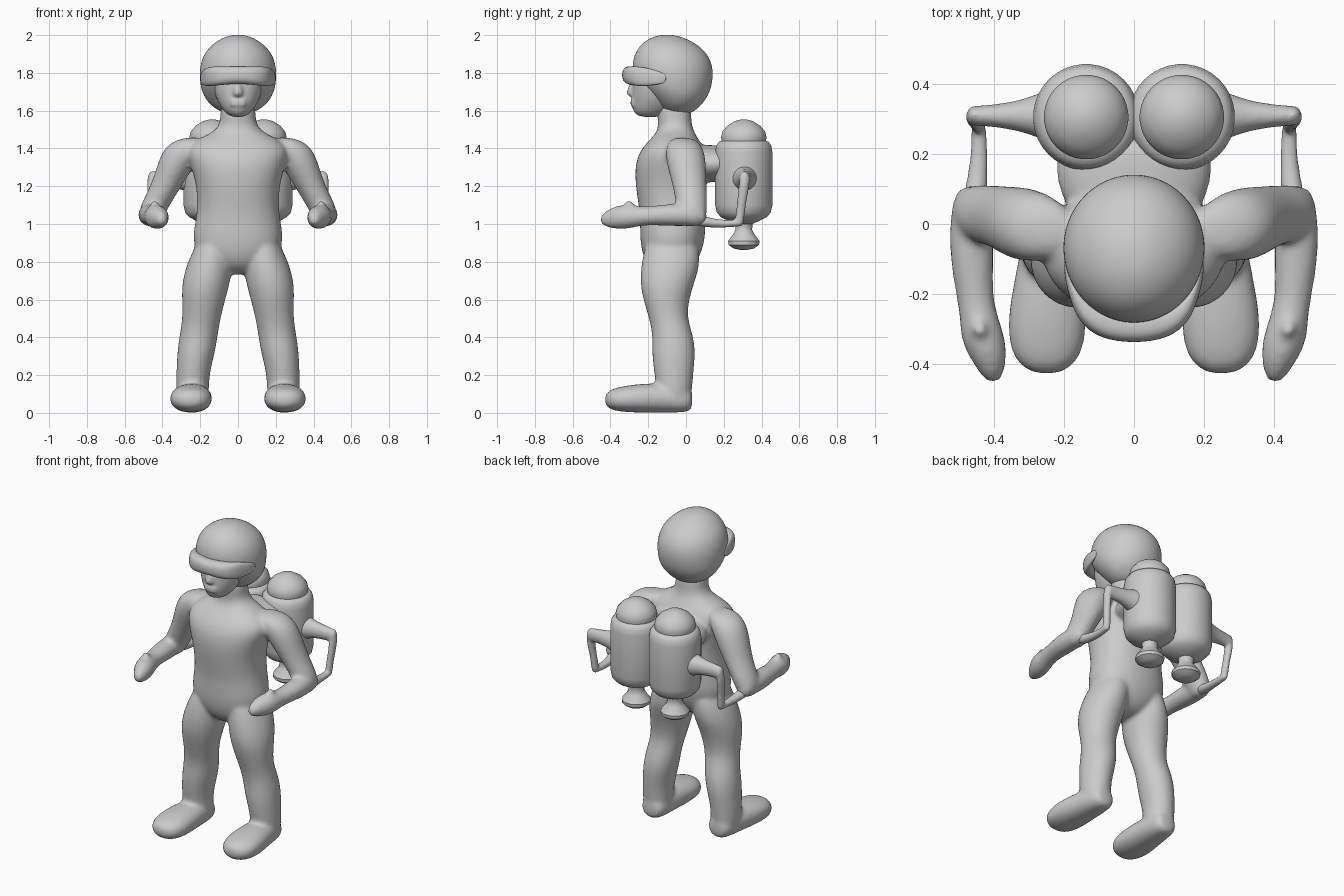
import bpy, bmesh, math

SIDES = (1, -1)


def loft(bm, rings, axis='z', n=16, s=1, power=1.0):
    """Closed tube through elliptical rings (x, y, z, a, b) lying square to an axis."""
    def curve(t):
        return math.copysign(abs(t) ** power, t)
    loops = []
    for x, y, z, a, b in rings:
        loop = []
        for i in range(n):
            t = 2 * math.pi * (i + 0.5) / n
            u, v = a * curve(math.cos(t)), b * curve(math.sin(t))
            du = {'z': (u, v, 0), 'y': (u, 0, v), 'x': (0, u, v)}[axis]
            loop.append(bm.verts.new((s * (x + du[0]), y + du[1], z + du[2])))
        loops.append(loop)
    for p, q in zip(loops, loops[1:]):
        for i in range(n):
            j = (i + 1) % n
            bm.faces.new((p[i], p[j], q[j], q[i]))
    bm.faces.new(loops[0][::-1])
    bm.faces.new(loops[-1])


def finish(name, bm, subsurf=2, voxel=0.0, angle=50):
    bmesh.ops.recalc_face_normals(bm, faces=bm.faces[:])
    me = bpy.data.meshes.new(name)
    bm.to_mesh(me)
    bm.free()
    ob = bpy.data.objects.new(name, me)
    bpy.context.collection.objects.link(ob)
    if subsurf:
        m = ob.modifiers.new("subsurf", 'SUBSURF')
        m.levels = m.render_levels = subsurf
        for p in me.polygons:
            p.use_smooth = True
    else:
        bpy.ops.object.select_all(action='DESELECT')
        ob.select_set(True)
        bpy.context.view_layer.objects.active = ob
        bpy.ops.object.shade_smooth_by_angle(angle=math.radians(angle))
    if voxel:
        m = ob.modifiers.new("blend", 'REMESH')
        m.mode = 'VOXEL'
        m.voxel_size = voxel
        m.use_smooth_shade = True
        m = ob.modifiers.new("soften", 'SMOOTH')
        m.factor = 0.5
        m.iterations = 8
    return ob


# body: torso, neck and pack mount blended with the limbs
body = bmesh.new()
loft(body, [(0, -.08, .73, .06, .06), (0, -.08, .78, .16, .13),
            (0, -.075, .86, .235, .165), (0, -.07, .95, .245, .178),
            (0, -.07, 1.05, .22, .175), (0, -.082, 1.2, .22, .19),
            (0, -.08, 1.32, .26, .195), (0, -.07, 1.4, .28, .17),
            (0, -.06, 1.455, .21, .125), (0, -.055, 1.495, .115, .095),
            (0, -.06, 1.55, .092, .088), (0, -.07, 1.66, .1, .1)], power=.9)
loft(body, [(0, .02, 1.32, .19, .1), (0, .1, 1.32, .22, .1),
            (0, .18, 1.32, .235, .1), (0, .26, 1.32, .2, .09)], 'y')
for s in SIDES:
    # leg
    loft(body, [(.13, -.075, .92, .08, .13), (.135, -.075, .86, .105, .15),
                (.155, -.085, .76, .13, .16), (.177, -.107, .65, .127, .138),
                (.19, -.1, .52, .103, .103), (.207, -.07, .42, .103, .108),
                (.222, -.065, .32, .103, .12), (.24, -.065, .2, .088, .104),
                (.24, -.06, .1, .09, .095), (.24, -.06, .03, .07, .07)], s=s)
    # foot
    loft(body, [(.235, .035, .07, .045, .05), (.235, .01, .07, .08, .07),
                (.24, -.12, .08, .095, .08), (.249, -.26, .077, .117, .078),
                (.25, -.36, .072, .11, .066), (.25, -.41, .07, .075, .05),
                (.25, -.43, .07, .03, .02)], 'y', s=s, power=.9)
    # upper arm
    loft(body, [(.23, -.02, 1.46, .06, .05), (.275, -.01, 1.42, .11, .1),
                (.32, .0, 1.33, .105, .11), (.38, .02, 1.2, .083, .09),
                (.44, .03, 1.1, .08, .085), (.463, .035, 1.03, .066, .075),
                (.463, .03, .985, .035, .045)], s=s)
    # forearm and fist
    loft(body, [(.465, .11, 1.04, .03, .03), (.465, .08, 1.045, .055, .055),
                (.467, -.05, 1.05, .069, .065), (.458, -.2, 1.043, .054, .048),
                (.445, -.26, 1.04, .055, .056), (.43, -.34, 1.037, .068, .07),
                (.41, -.41, 1.03, .045, .052), (.403, -.458, 1.02, .018, .02)],
         'y', s=s)
    # thumb
    loft(body, [(.45, -.28, 1.05, .03, .035), (.445, -.295, 1.1, .027, .028),
                (.435, -.31, 1.13, .015, .014)], n=10, s=s)
finish("body", body, voxel=.012)

# helmet
bm = bmesh.new()
loft(bm, [(0, -.04, 1.58, .06, .06), (0, -.035, 1.615, .135, .105),
          (0, -.04, 1.68, .188, .162), (0, -.065, 1.75, .204, .207),
          (0, -.072, 1.83, .206, .219), (0, -.08, 1.91, .18, .192),
          (0, -.095, 1.97, .115, .128), (0, -.1, 1.998, .05, .055),
          (0, -.1, 2.001, .012, .012)], n=24)
finish("helmet", bm)

# face with nose and lips
bm = bmesh.new()
loft(bm, [(0, -.19, 1.565, .035, .055), (0, -.185, 1.588, .07, .095),
          (0, -.17, 1.63, .1, .12), (0, -.163, 1.68, .124, .127),
          (0, -.16, 1.75, .138, .13), (0, -.16, 1.8, .13, .12)])
loft(bm, [(0, -.272, 1.672, .024, .03), (0, -.282, 1.69, .034, .04),
          (0, -.272, 1.73, .024, .034), (0, -.26, 1.77, .018, .03)], n=10)
for z in (1.632, 1.65):
    loft(bm, [(x, -.283 + 4 * x * x, z, .014, .011)
              for x in (-.045, -.025, 0, .025, .045)], 'x', n=10)
finish("face", bm, voxel=.008)

# goggles wrapped around the brow
bm = bmesh.new()
half = [(.2, -.12, 1.77, .03, .025), (.185, -.17, 1.775, .04, .04),
        (.16, -.235, 1.78, .045, .052), (.1, -.285, 1.785, .045, .052)]
loft(bm, [(-x, *r) for x, *r in half] + [(0, -.298, 1.79, .045, .045)]
     + half[::-1], 'x', power=.8)
finish("goggles", bm)

# twin jet tanks with domed caps, and faceted nozzles
tank = [(1.0, .045), (1.02, .09), (1.035, .12), (1.06, .143), (1.1, .152),
        (1.38, .152), (1.415, .146), (1.435, .132), (1.44, .118), (1.46, .121),
        (1.49, .113), (1.52, .088), (1.545, .048), (1.554, .012)]
nozzle = [(1.03, .06), (1.0, .047), (.97, .046), (.95, .055), (.91, .086),
          (.89, .084), (.87, .055), (.863, .02)]
for name, profile, n, angle in (("tanks", tank, 36, 50), ("nozzles", nozzle, 12, 35)):
    bm = bmesh.new()
    for s in SIDES:
        loft(bm, [(.137, .306, z, r, r) for z, r in profile], n=n, s=s)
    finish(name, bm, subsurf=0, angle=angle)

# control arms from the tanks down and forward to the elbows
bm = bmesh.new()
for s in SIDES:
    loft(bm, [(.22, .31, 1.24, .085, .085), (.275, .31, 1.24, .065, .07),
              (.33, .31, 1.242, .043, .05), (.43, .31, 1.24, .029, .042),
              (.465, .31, 1.235, .03, .042), (.48, .31, 1.23, .018, .025)], 'x', s=s)
    loft(bm, [(.458, .312, 1.285, .018, .022), (.462, .308, 1.2, .024, .032),
              (.452, .292, 1.1, .02, .024), (.445, .284, 1.02, .023, .027),
              (.445, .28, .985, .018, .02)], s=s, n=12)
    loft(bm, [(.445, .305, 1.005, .018, .016), (.445, .28, 1.005, .022, .021),
              (.442, .19, 1.0, .026, .021), (.452, .1, 1.01, .034, .03),
              (.46, .03, 1.03, .035, .035)], 'y', s=s, n=12)
finish("control_arms", bm, voxel=.008)
